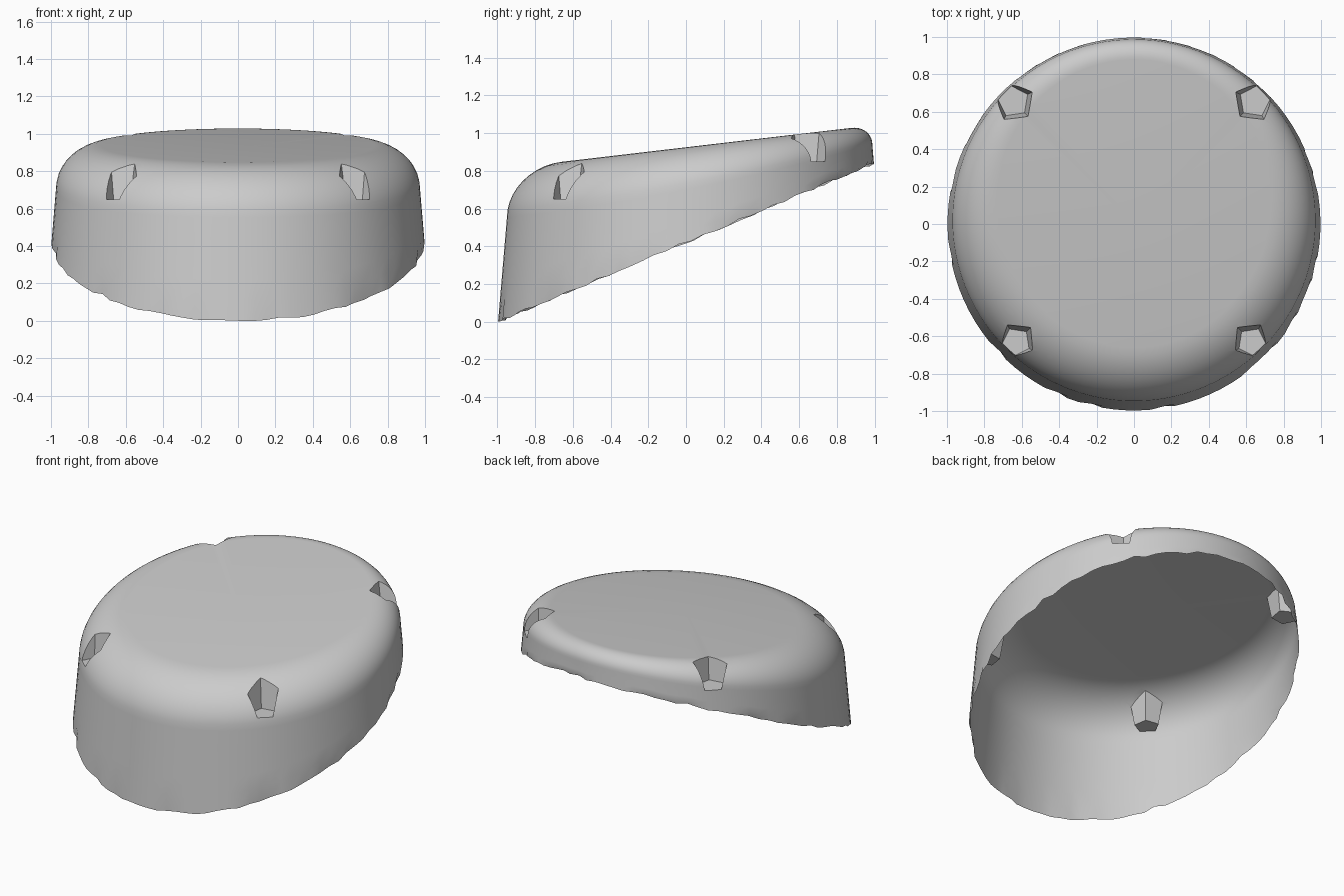
import bpy, bmesh, random
from math import sin, cos, pi, radians, atan2

random.seed(4)
if "Cube" in bpy.data.objects:
    bpy.data.objects.remove(bpy.data.objects["Cube"])

SEGMENTS, ROUND_STEPS, WALL_STEPS = 96, 10, 5

grey = bpy.data.materials.new("plain grey")
grey.use_nodes = True
colour = (0.6, 0.6, 0.6, 1)
grey.diffuse_color = colour
grey.node_tree.nodes["Principled BSDF"].inputs["Base Color"].default_value = colour


def top_z(y):
    return 0.925 + 0.117 * y


def rim_z(y):
    return 0.42 + 0.42 * y


def make_object(name, bm):
    bmesh.ops.recalc_face_normals(bm, faces=bm.faces)
    mesh = bpy.data.meshes.new(name)
    bm.to_mesh(mesh)
    bm.free()
    mesh.materials.append(grey)
    obj = bpy.data.objects.new(name, mesh)
    bpy.context.collection.objects.link(obj)
    return obj


def section(angle):
    """Chipped rim, drafted wall and rounded shoulder at one angle."""
    c, s = cos(angle), sin(angle)
    across = 0.25 - 0.09 * s - 0.05 * s * s      # shoulder is widest in front
    drop = 0.9 * across
    rim_r = 0.997
    low = max(0, rim_z(rim_r * s) + random.uniform(-0.008, 0.008))
    wall_top = top_z(0.96 * s) - drop
    wall_r = rim_r - 0.085 * (wall_top - rim_z(s))
    points = []
    for i in range(WALL_STEPS):
        f = i / WALL_STEPS
        chip = random.choice((0, 0, 0.012)) if i == 0 else 0
        points.append((rim_r + (wall_r - rim_r) * f - chip,
                       low + (wall_top - low) * f))
    for i in range(ROUND_STEPS + 1):
        t = i / ROUND_STEPS * pi / 2
        r = wall_r - across * (1 - cos(t))
        points.append((r, top_z(r * s) - drop * (1 - sin(t))))
    return [(r * c, r * s, z) for r, z in points]


# Domed cap, closed for now so that the pockets cut cleanly
bm = bmesh.new()
columns = [[bm.verts.new(p) for p in section(2 * pi * (i + 0.4) / SEGMENTS)]
           for i in range(SEGMENTS)]
top_centre = bm.verts.new((0, 0, top_z(0)))
rim_centre = bm.verts.new((0, 0, rim_z(0)))
for a, b in zip(columns, columns[1:] + columns[:1]):
    for j in range(len(a) - 1):
        bm.faces.new((a[j], b[j], b[j + 1], a[j + 1]))
    bm.faces.new((a[-1], b[-1], top_centre))
    bm.faces.new((b[0], a[0], rim_centre))
cap = make_object("slanted_cap", bm)


# Five-sided pockets at the four corners, pointing inward
def add_pocket(bm, x, y, floor, size):
    inward = atan2(-y, -x)
    rings = []
    for z, r in ((floor, size), (floor + 0.5, size * 2.1)):
        rings.append([bm.verts.new((x + r * cos(inward + k * 2 * pi / 5),
                                    y + r * sin(inward + k * 2 * pi / 5), z))
                      for k in range(5)])
    low, high = rings
    for k in range(5):
        n = (k + 1) % 5
        bm.faces.new((low[k], low[n], high[n], high[k]))
    bm.faces.new(low)
    bm.faces.new(high)


bm = bmesh.new()
for side in (1, -1):
    add_pocket(bm, side * 0.63, -0.63, 0.65, 0.077)
    add_pocket(bm, side * 0.645, 0.655, 0.85, 0.085)
cutter = make_object("pocket_cutter", bm)
cutter.hide_render = True
cut = cap.modifiers.new("pockets", 'BOOLEAN')
cut.operation = 'DIFFERENCE'
cut.solver = 'EXACT'
cut.object = cutter

# Apply the cuts, then open the underside
graph = bpy.context.evaluated_depsgraph_get()
bm = bmesh.new()
bm.from_mesh(bpy.data.meshes.new_from_object(cap.evaluated_get(graph)))
cap.modifiers.clear()
bpy.data.objects.remove(cutter)
under = [f for f in bm.faces if f.normal.z < -0.5]
bmesh.ops.delete(bm, geom=under, context='FACES')
bm.to_mesh(cap.data)
bm.free()

bpy.context.view_layer.objects.active = cap
cap.select_set(True)
bpy.ops.object.shade_smooth_by_angle(angle=radians(30))
